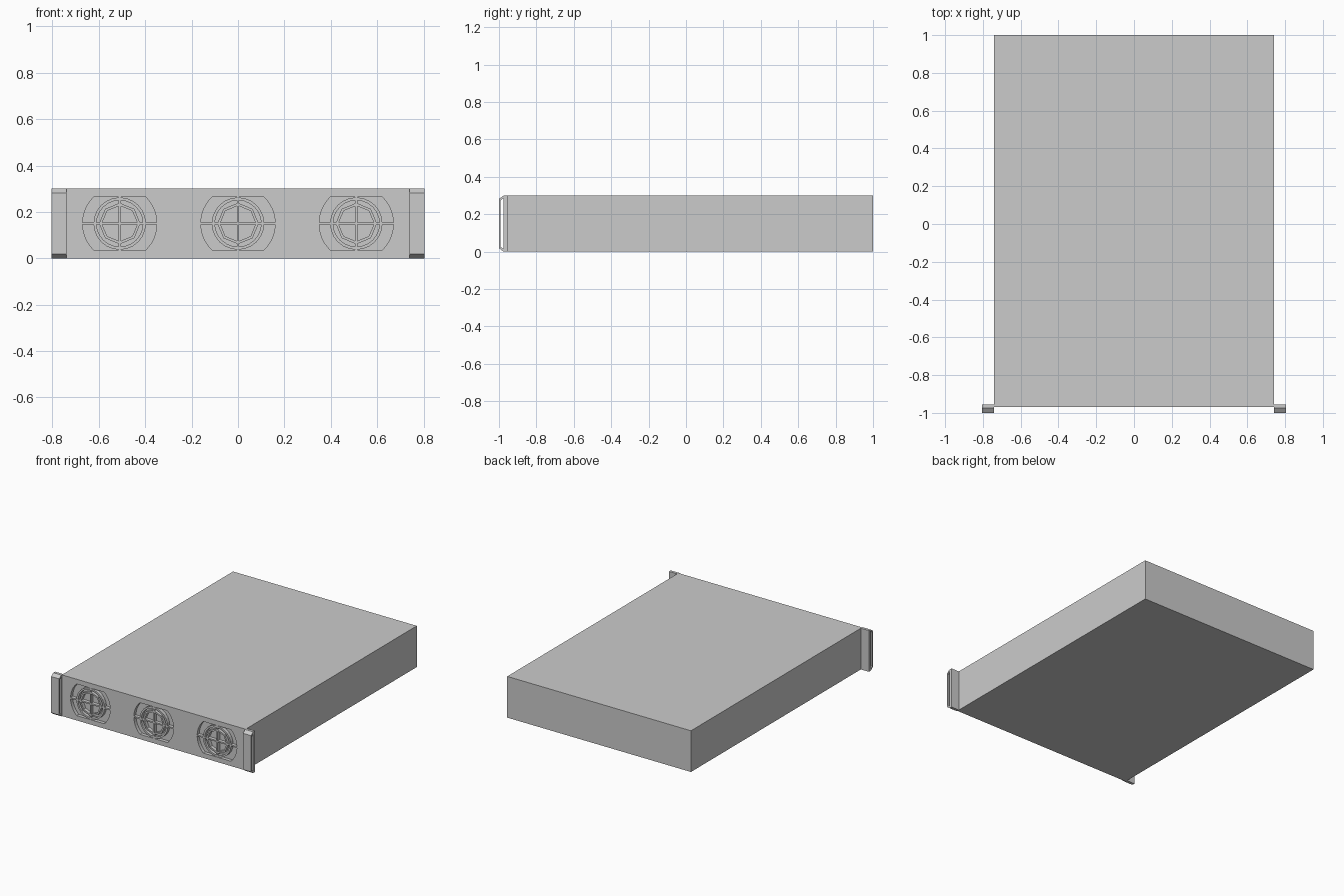
import bpy, bmesh, math
from mathutils import Vector

if "Cube" in bpy.data.objects:
    bpy.data.objects.remove(bpy.data.objects["Cube"])

FRONT, MID = -0.97, 0.15      # front panel plane, fan centre height
DEPTH = 0.025                 # fan recess depth


def make(name, bm):
    bmesh.ops.recalc_face_normals(bm, faces=bm.faces)
    me = bpy.data.meshes.new(name)
    bm.to_mesh(me)
    bm.free()
    ob = bpy.data.objects.new(name, me)
    bpy.context.collection.objects.link(ob)
    return ob


def add_box(bm, x0, x1, y0, y1, z0, z1):
    vs = bmesh.ops.create_cube(bm, size=1)["verts"]
    for v in vs:
        v.co = Vector(((x0 + x1) / 2 + v.co.x * (x1 - x0),
                       (y0 + y1) / 2 + v.co.y * (y1 - y0),
                       (z0 + z1) / 2 + v.co.z * (z1 - z0)))


def add_loop(bm, outer, inner, axis, a, b):
    """Extrude a closed frame between two matching outlines along x or y."""
    def pt(p, d):
        return (d, p[0], p[1]) if axis == "x" else (p[0], d, p[1])
    rows = [[bm.verts.new(pt(p, d)) for p in o]
            for o, d in ((outer, a), (outer, b), (inner, b), (inner, a))]
    n = len(outer)
    for r in range(4):
        s, t = rows[r], rows[(r + 1) % 4]
        for i in range(n):
            j = (i + 1) % n
            bm.faces.new((s[i], s[j], t[j], t[i]))


def circle(cx, r, n, turn=0.0):
    return [(cx + r * math.cos(2 * math.pi * (i + turn) / n),
             MID + r * math.sin(2 * math.pi * (i + turn) / n)) for i in range(n)]


# Chassis with three flattened round fan recesses
bm = bmesh.new()
add_box(bm, -0.74, 0.74, FRONT, 1, 0, 0.3)
chassis = make("chassis", bm)

bm = bmesh.new()
for cx in (-0.51, 0, 0.51):
    a = math.asin(0.115 / 0.16)
    arc = [a * (i / 6 - 1) for i in range(13)]
    pts = [(cx + s * 0.16 * math.cos(t), MID + s * 0.16 * math.sin(t))
           for s in (1, -1) for t in arc]
    f = bm.faces.new([bm.verts.new((x, FRONT - 0.02, z)) for x, z in pts])
    ext = bmesh.ops.extrude_face_region(bm, geom=[f])["geom"]
    bmesh.ops.translate(bm, vec=(0, DEPTH + 0.02, 0),
                        verts=[v for v in ext if isinstance(v, bmesh.types.BMVert)])
cutter = make("fan_recess_cutter", bm)
cutter.hide_render = True
cutter.hide_set(True)
mod = chassis.modifiers.new("fan_recesses", "BOOLEAN")
mod.object = cutter
mod.solver = "EXACT"

# Fan guards: round ring, octagonal ring and crossed bars
for k, cx in enumerate((-0.51, 0, 0.51)):
    bm = bmesh.new()
    back = FRONT + DEPTH
    add_loop(bm, circle(cx, 0.113, 24), circle(cx, 0.1, 24), "y", FRONT, back)
    add_loop(bm, circle(cx, 0.089, 8), circle(cx, 0.077, 8), "y", FRONT, back)
    add_box(bm, cx - 0.16, cx + 0.16, FRONT, back, MID - 0.005, MID + 0.005)
    add_box(bm, cx - 0.005, cx + 0.005, FRONT, back, MID - 0.115, MID + 0.115)
    make(f"fan_guard_{k + 1}", bm)

# Rack ears with chamfered pull handles
for side, name in ((-1, "left"), (1, "right")):
    x0, x1 = side * 0.74, side * 0.805
    bm = bmesh.new()
    outer = [(-0.955, 0), (-0.975, 0), (-1, 0.018), (-1, 0.282), (-0.975, 0.3), (-0.955, 0.3)]
    inner = [(-0.975, 0.016), (-0.979, 0.016), (-0.992, 0.027),
             (-0.992, 0.273), (-0.979, 0.284), (-0.975, 0.284)]
    add_loop(bm, outer, inner, "x", x0, x1)
    make(f"{name}_ear_handle", bm)
